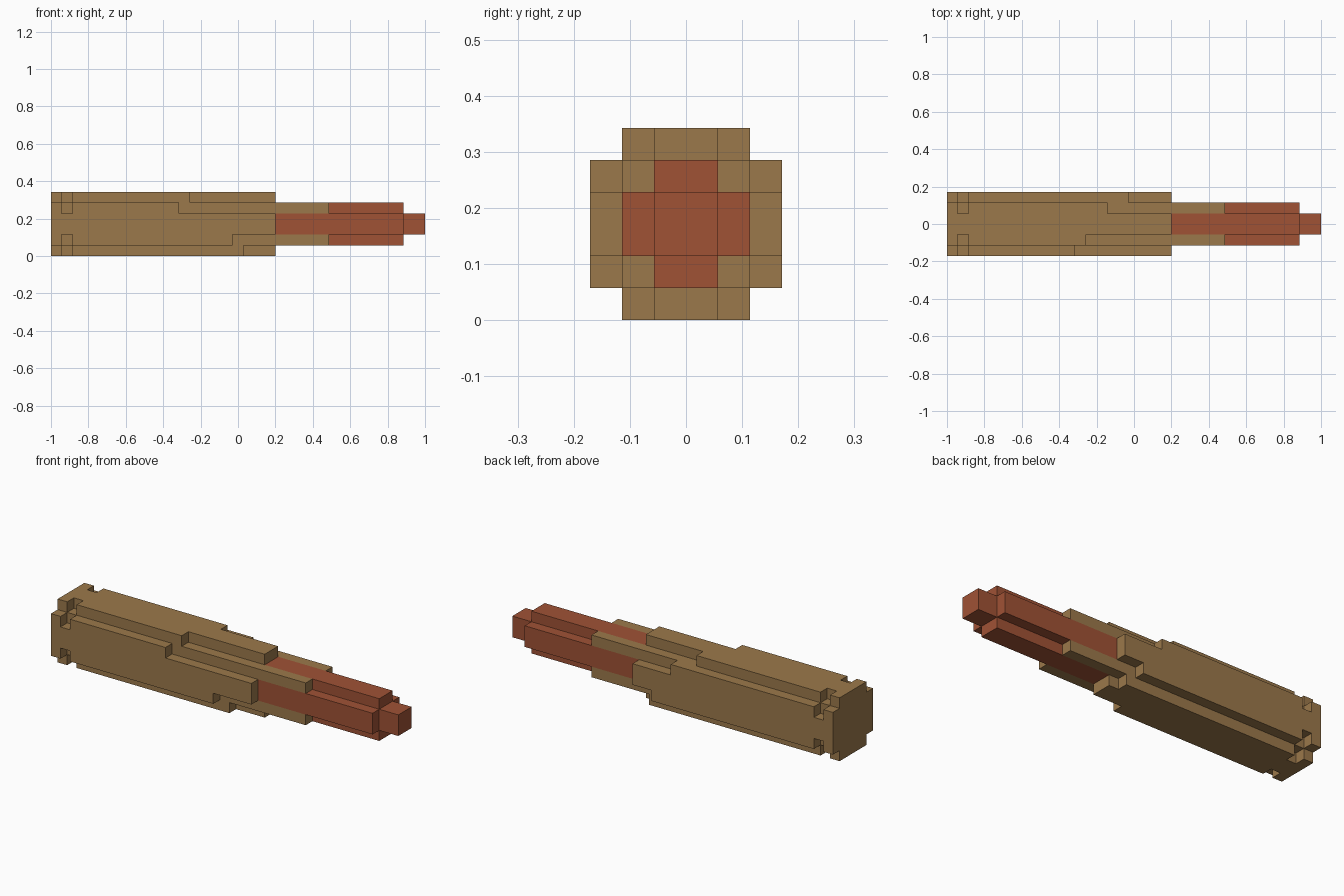
import bpy, bmesh

if "Cube" in bpy.data.objects:
    bpy.data.objects.remove(bpy.data.objects["Cube"])

U = 2 / 35                      # one block; the stick is 35 x 6 x 6 blocks
cells = {}                      # (i, j, k) -> part name


def fill(part, x, y, z):
    """Fill a box of blocks; each range is (start, end)."""
    for i in range(*x):
        for j in range(*y):
            for k in range(*z):
                cells[i, j, k] = part


# Shaft: square timber whose four corners reach past the bark
fill("wooden_handle", (0, 26), (1, 5), (1, 5))

# Glowing core: plus-shaped section with a small square tip
fill("red_core", (21, 33), (1, 5), (2, 4))
fill("red_core", (21, 33), (2, 4), (1, 5))
fill("red_core", (33, 35), (2, 4), (2, 4))

# Bark slabs: two-wide centre strip on each of the four sides
for s in (0, 5):
    fill("wooden_handle", (0, 21), (s, s + 1), (2, 4))
    fill("wooden_handle", (0, 21), (2, 4), (s, s + 1))

# Ragged bark edges: (y block, z block, end), notched near the butt
EDGES = [(0, 4, 12), (1, 5, 13), (4, 5, 15), (5, 4, 17),
         (0, 1, 17), (1, 0, 18), (5, 1, 19), (4, 0, 20)]
for j, k, end in EDGES:
    for span in ((0, 1), (2, end)):
        fill("wooden_handle", span, (j, j + 1), (k, k + 1))


def build(part, colour):
    """Skin the outer block faces of one part and merge flat areas."""
    bm = bmesh.new()
    for cell, name in cells.items():
        if name != part:
            continue
        for axis in range(3):
            for side in (0, 1):
                near = list(cell)
                near[axis] += 2 * side - 1
                if tuple(near) in cells:
                    continue
                b, c = (axis + 1) % 3, (axis + 2) % 3
                loop = [(0, 0), (1, 0), (1, 1), (0, 1)]
                verts = []
                for u, v in (loop if side else loop[::-1]):
                    p = list(cell)
                    p[axis] += side
                    p[b] += u
                    p[c] += v
                    verts.append(bm.verts.new((p[0] * U - 1, (p[1] - 3) * U, p[2] * U)))
                bm.faces.new(verts)
    bmesh.ops.remove_doubles(bm, verts=bm.verts[:], dist=U * 0.01)
    bmesh.ops.dissolve_limit(bm, angle_limit=0.01, verts=bm.verts[:], edges=bm.edges[:])
    mesh = bpy.data.meshes.new(part)
    bm.to_mesh(mesh)
    bm.free()
    mat = bpy.data.materials.new(part)
    mat.diffuse_color = colour
    mat.use_nodes = True
    mat.node_tree.nodes["Principled BSDF"].inputs["Base Color"].default_value = mat.diffuse_color
    mesh.materials.append(mat)
    bpy.context.collection.objects.link(bpy.data.objects.new(part, mesh))


build("wooden_handle", (0.33, 0.19, 0.07, 1))
build("red_core", (0.35, 0.085, 0.036, 1))
